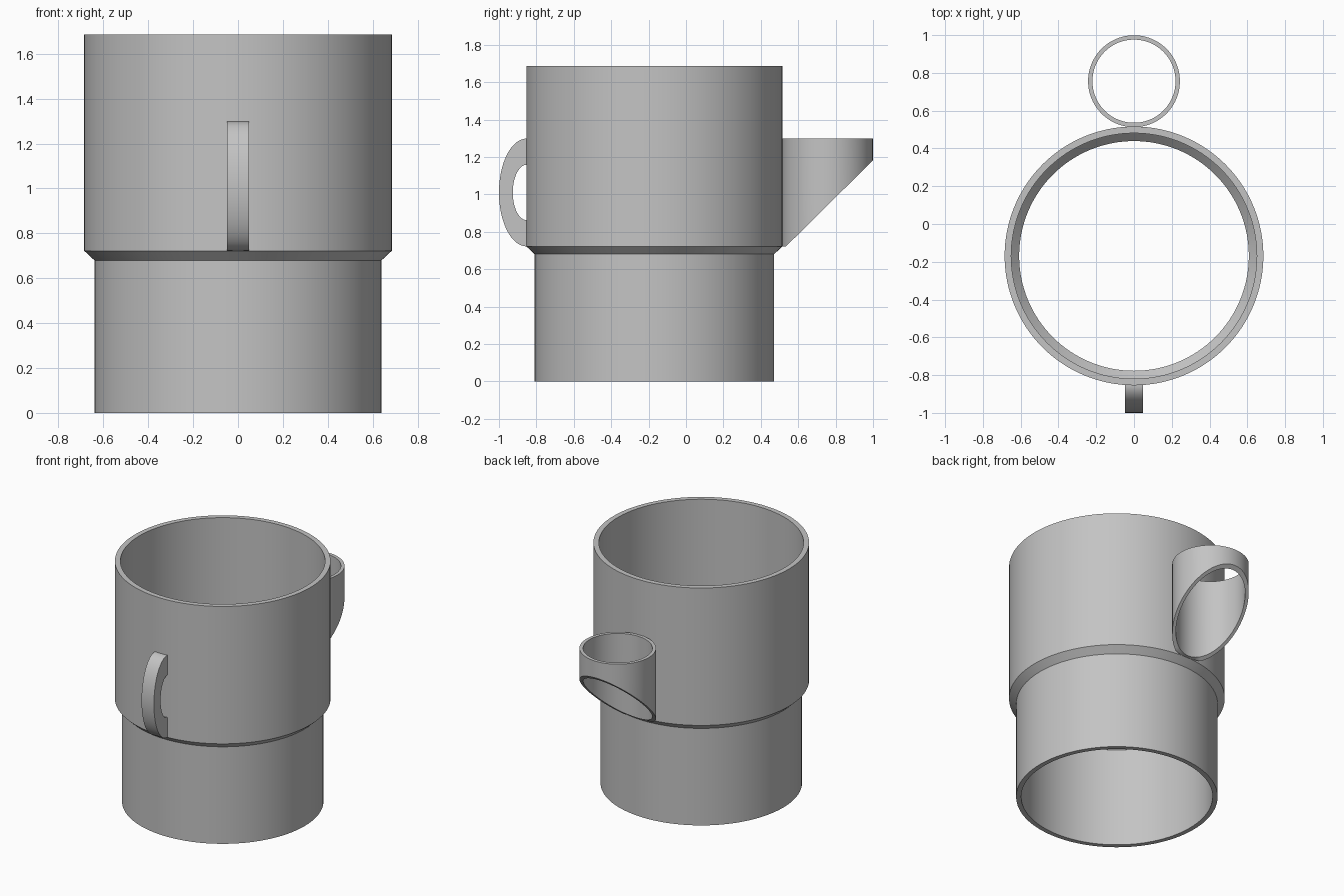
import bpy, bmesh
from math import sin, cos, pi, radians

cube = bpy.data.objects.get("Cube")
if cube:
    bpy.data.objects.remove(cube, do_unlink=True)

grey = bpy.data.materials.new("plain_grey")
grey.use_nodes = True
grey.diffuse_color = (0.55, 0.55, 0.55, 1)
grey.node_tree.nodes["Principled BSDF"].inputs["Base Color"].default_value = grey.diffuse_color


def loft(name, sections, closed):
    """Skin a row of closed cross-sections, joined into a ring or capped."""
    bm = bmesh.new()
    rows = [[bm.verts.new(p) for p in s] for s in sections]
    n = len(rows[0])
    pairs = list(zip(rows, rows[1:])) + ([(rows[-1], rows[0])] if closed else [])
    for a, b in pairs:
        for i in range(n):
            j = (i + 1) % n
            bm.faces.new((a[i], b[i], b[j], a[j]))
    if not closed:
        bm.faces.new(rows[0])
        bm.faces.new(rows[-1])
    bmesh.ops.recalc_face_normals(bm, faces=bm.faces)
    mesh = bpy.data.meshes.new(name)
    bm.to_mesh(mesh)
    bm.free()
    mesh.materials.append(grey)
    obj = bpy.data.objects.new(name, mesh)
    bpy.context.collection.objects.link(obj)
    bpy.ops.object.select_all(action='DESELECT')
    obj.select_set(True)
    bpy.context.view_layer.objects.active = obj
    bpy.ops.object.shade_smooth_by_angle(angle=radians(30))
    return obj


def ring(name, cy, profile, steps=128):
    """Sweep a (radius, height) profile about a vertical axis at y = cy.
    Heights may be functions of y."""
    sections = []
    for k in range(steps):
        t = 2 * pi * k / steps
        section = []
        for r, z in profile:
            x, y = r * sin(t), cy + r * cos(t)
            section.append((x, y, z(y) if callable(z) else z))
        sections.append(section)
    return loft(name, sections, True)


BODY_Y = -0.169
SHOULDER = 0.722

# Open stepped tube body
ring("body", BODY_Y, [
    (0.64, 0), (0.64, 0.68), (0.685, SHOULDER), (0.685, 1.685),
    (0.65, 1.685), (0.65, 0.737), (0.608, 0.695), (0.608, 0)])


# Spout: short tube cut by a slanting plane underneath
def slant(y):
    return max(SHOULDER, SHOULDER + 0.99 * (y - 0.535))


ring("spout", 0.756, [(0.243, slant), (0.243, 1.298), (0.22, 1.298), (0.22, slant)])

# Handle: flat half-ellipse loop on the front
HALF = 0.048
sections = []
for k in range(49):
    t = pi * k / 48
    outer = (-0.852 - 0.148 * sin(t), 1.01 + 0.288 * cos(t))
    inner = (-0.852 - 0.074 * sin(t), 1.01 + 0.148 * cos(t))
    sections.append([(-HALF, *outer), (HALF, *outer), (HALF, *inner), (-HALF, *inner)])
# Sink both ends slightly into the body wall
for end in (0, -1):
    sections[end] = [(x, y + 0.008, z) for x, y, z in sections[end]]
loft("handle", sections, False)
